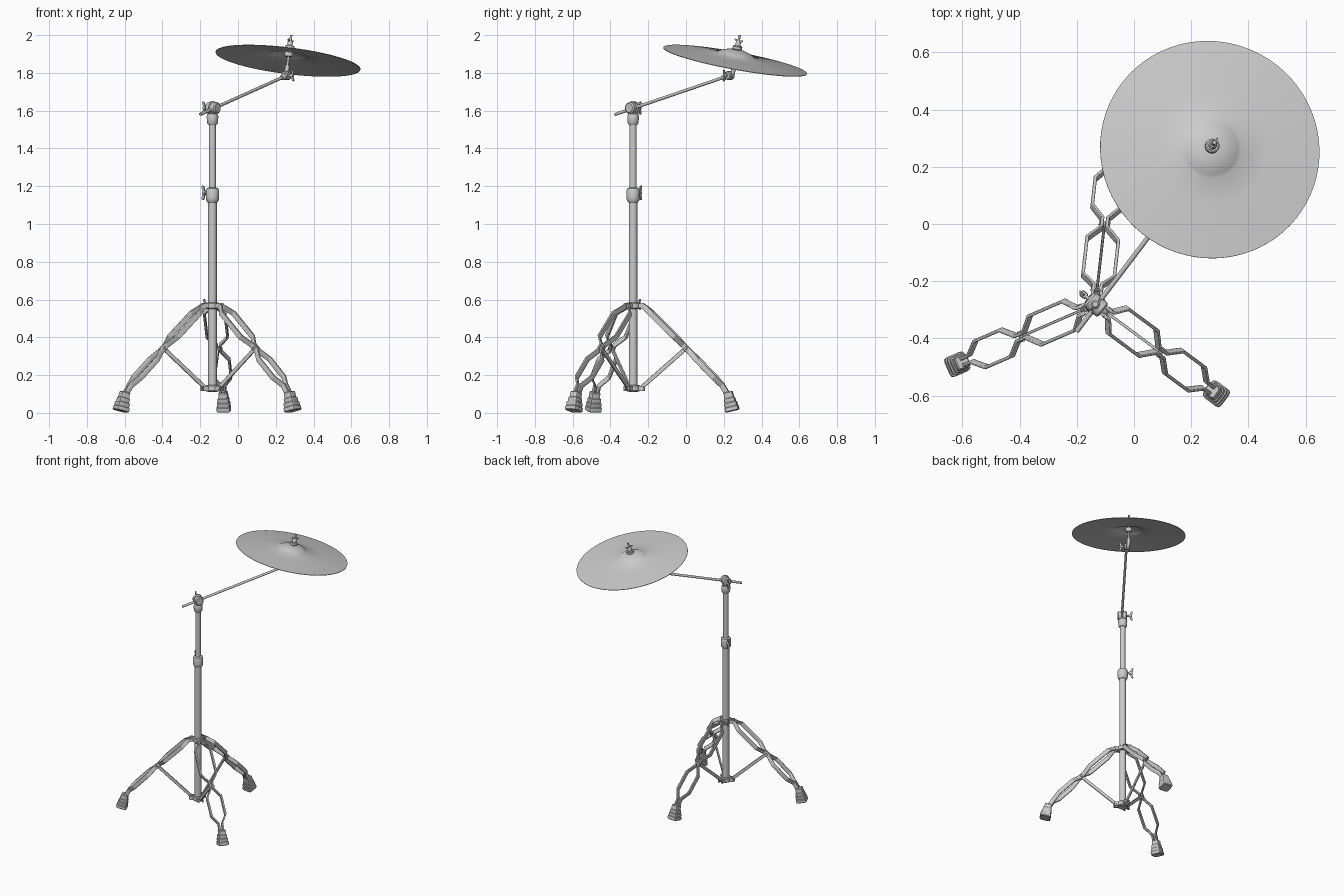
import bpy, bmesh, math
from mathutils import Vector as V

if "Cube" in bpy.data.objects:
    bpy.data.objects.remove(bpy.data.objects["Cube"])

PX, PY = -0.135, -0.28           # pole position
SIDE = math.radians(141)         # direction of the wing bolts
SD = V((math.cos(SIDE), math.sin(SIDE), 0))


def frame(axis):
    z = V(axis).normalized()
    up = V((0, 0, 1)) if abs(z.z) < 0.99 else V((1, 0, 0))
    x = up.cross(z).normalized()
    return x, z.cross(x), z


def loft(bm, profile, base, axis, seg=20, square=False):
    """Turned shape from (radius, height) pairs; square gives a rounded-square section."""
    x, y, z = frame(axis)
    rings = []
    for r, h in profile:
        ring = []
        for i in range(seg):
            a = 2 * math.pi * i / seg
            c, s = math.cos(a), math.sin(a)
            k = (abs(c) ** 7 + abs(s) ** 7) ** (-1 / 7) if square else 1
            ring.append(bm.verts.new(V(base) + (x * c + y * s) * r * k + z * h))
        rings.append(ring)
    for a, b in zip(rings, rings[1:]):
        for i in range(seg):
            j = (i + 1) % seg
            bm.faces.new((a[i], a[j], b[j], b[i]))
    bm.faces.new(rings[0][::-1])
    bm.faces.new(rings[-1])


def rod(bm, a, b, r, seg=16):
    d = V(b) - V(a)
    loft(bm, [(r, 0), (r, d.length)], a, d, seg)


def sweep(bm, path, lat, nor):
    """Flat strip with a rectangular section along a path."""
    rings = [[bm.verts.new(p + lat * i + nor * j) for i, j in ((-1, -1), (1, -1), (1, 1), (-1, 1))]
             for p in path]
    for a, b in zip(rings, rings[1:]):
        for i in range(4):
            j = (i + 1) % 4
            bm.faces.new((a[i], a[j], b[j], b[i]))
    bm.faces.new(rings[0][::-1])
    bm.faces.new(rings[-1])


def wing(bm, base, axis, size=1.0, stem=0.02, up=None):
    """Wing bolt: stem, hub and two paddles."""
    x, y, z = frame(axis)
    y = up or y
    x = y.cross(z).normalized()
    b = V(base)
    rod(bm, b, b + z * stem, 0.007 * size, 12)
    o = b + z * stem
    loft(bm, [(.012 * size, -.006), (.012 * size, .01 * size), (.008 * size, .016 * size)], o, z, 14)
    pts = [(.000, .006), (.004, .024), (.010, .036), (.018, .039), (.022, .033), (.019, .018), (.012, .006)]
    for s in (-1, 1):
        sides = [[bm.verts.new(o + z * u * size + y * v * s * size + x * t * .004 * size) for u, v in pts]
                 for t in (-1, 1)]
        bm.faces.new(sides[0])
        bm.faces.new(sides[1][::-1])
        for i in range(len(pts)):
            j = (i + 1) % len(pts)
            bm.faces.new((sides[0][i], sides[0][j], sides[1][j], sides[1][i]))


def finish(name, bm, bevel=0):
    bmesh.ops.recalc_face_normals(bm, faces=bm.faces)
    me = bpy.data.meshes.new(name)
    bm.to_mesh(me)
    bm.free()
    ob = bpy.data.objects.new(name, me)
    bpy.context.collection.objects.link(ob)
    bpy.ops.object.select_all(action='DESELECT')
    ob.select_set(True)
    bpy.context.view_layer.objects.active = ob
    bpy.ops.object.shade_smooth_by_angle(angle=math.radians(35))
    if bevel:
        m = ob.modifiers.new("bevel", 'BEVEL')
        m.width, m.segments = bevel, 2
    return ob


pole = V((PX, PY, 0))
UP = V((0, 0, 1))

# telescoping pole
bm = bmesh.new()
loft(bm, [(.023, .11), (.023, 1.15)], pole, UP, 24)
finish("lower_tube", bm)
bm = bmesh.new()
loft(bm, [(.019, 1.1), (.019, 1.56)], pole, UP, 24)
finish("upper_tube", bm)

# height collar with wing bolt
bm = bmesh.new()
loft(bm, [(.026, 1.115), (.033, 1.125), (.035, 1.14), (.035, 1.175), (.031, 1.188), (.022, 1.192)], pole, UP, 24)
wing(bm, pole + UP * 1.165 + SD * .03, SD, 1.0)
finish("height_collar", bm)

# top cap and arm clamp
bm = bmesh.new()
loft(bm, [(.022, 1.525), (.029, 1.535), (.031, 1.57), (.027, 1.582), (.017, 1.587), (.017, 1.61)], pole, UP, 24)
finish("top_cap", bm)
bm = bmesh.new()
c = pole + UP * 1.614
loft(bm, [(.024, -.036), (.031, -.03), (.031, -.008), (.026, -.006), (.026, -.001),
          (.033, .001), (.033, .022), (.026, .03)], c, SD, 24)
loft(bm, [(.016, 0), (.016, .03), (.010, .038)], c, UP, 16)
wing(bm, c + SD * .028, SD, .9)
finish("arm_clamp", bm)

# boom arm
tilt = V((.258, .228, 1.786))
bm = bmesh.new()
rod(bm, (-.2, -.375, 1.58), tilt, .0085)
finish("boom_arm", bm)

# cymbal tilter
n = V((.123, .184, 1)).normalized()
cen = V((.265, .26, 1.866))
stem = cen - n * .078
bm = bmesh.new()
arm = (tilt - V((-.2, -.375, 1.58))).normalized()
loft(bm, [(.012, -.045), (.015, -.04), (.015, -.012), (.011, 0)], tilt, arm, 16)
loft(bm, [(.018, -.022), (.023, -.018), (.023, -.003), (.019, 0), (.023, .003), (.023, .014), (.018, .018)],
     tilt, -SD, 20)
wing(bm, tilt - SD * .015, -SD, .8, .017)
finish("tilter", bm)

# cymbal rod, felts and nut
bm = bmesh.new()
rod(bm, stem - n * .01, cen + n * .137, .0065)
loft(bm, [(.012, .0), (.012, .05)], stem, n, 16)
finish("cymbal_rod", bm)
bm = bmesh.new()
loft(bm, [(.02, .02), (.022, .025), (.022, .045), (.02, .048)], cen, n, 20)
loft(bm, [(.02, .058), (.025, .062), (.025, .076), (.02, .08)], cen, n, 20)
finish("felts", bm)
bm = bmesh.new()
loft(bm, [(.014, .08), (.014, .1), (.010, .106)], cen, n, 16)
wing(bm, cen + n * .08, n, .68, .018)
finish("top_nut", bm)

# cymbal: thin dished disc with bell
bm = bmesh.new()
top = [(.386, 0), (.30, .009), (.20, .019), (.107, .027), (.095, .034), (.075, .045), (.045, .055), (.015, .058)]
loft(bm, [(r, h - .003) for r, h in top[::-1]] + top, cen, n, 72)
finish("cymbal", bm)

# collars that hold the legs and braces
ANGLES = [math.radians(a) for a in (83.5, 203.5, 323.5)]
for name, z in (("leg_collar", .567), ("brace_collar", .13)):
    bm = bmesh.new()
    loft(bm, [(.032, z - .017), (.037, z - .012), (.037, z + .012), (.032, z + .017)], pole, UP, 24)
    for a in ANGLES:
        d = V((math.cos(a), math.sin(a), 0))
        lat = V((-d.y, d.x, 0))
        for s in (-1, 1):
            sweep(bm, [pole + UP * z + lat * s * .015 + d * r for r in (.025, .06)], lat * .005, UP * .013)
        rod(bm, pole + UP * z + d * .05 - lat * .022, pole + UP * z + d * .05 + lat * .022, .006, 10)
    if z > .3:
        wing(bm, pole + UP * (z + .008) + SD * .03, SD, .75, .016)
    finish(name, bm)

# legs, braces and feet
PATH = [(.04, .012, .572), (.065, .014, .558), (.098, .055, .528), (.225, .055, .402), (.268, .009, .358),
        (.298, .009, .328), (.34, .05, .284), (.435, .05, .187), (.475, .012, .145), (.508, .012, .09)]
for k, a in enumerate(ANGLES, 1):
    d = V((math.cos(a), math.sin(a), 0))
    lat = V((-d.y, d.x, 0))
    nor = (d + UP).normalized()
    bm = bmesh.new()
    for s in (-1, 1):
        sweep(bm, [pole + d * r + lat * w * s + UP * z for r, w, z in PATH], lat * .006, nor * .0145)
    m = pole + d * .283 + UP * .343
    rod(bm, m - lat * .02, m + lat * .02, .008, 12)
    finish(f"leg_{k}", bm, .003)
    bm = bmesh.new()
    p = pole + d * .045 + UP * .135
    sweep(bm, [p, m], lat * .005, (UP - d).normalized() * .011)
    finish(f"brace_{k}", bm, .002)
    bm = bmesh.new()
    loft(bm, [(.033, 0), (.037, .004), (.037, .022), (.033, .025), (.033, .029), (.034, .031), (.034, .046),
              (.029, .049), (.029, .053), (.030, .055), (.029, .07), (.025, .073), (.025, .077), (.024, .1),
              (.02, .105)], pole + d * .53 + UP * .0095, UP - d * .24, 24, True)
    finish(f"foot_{k}", bm)
